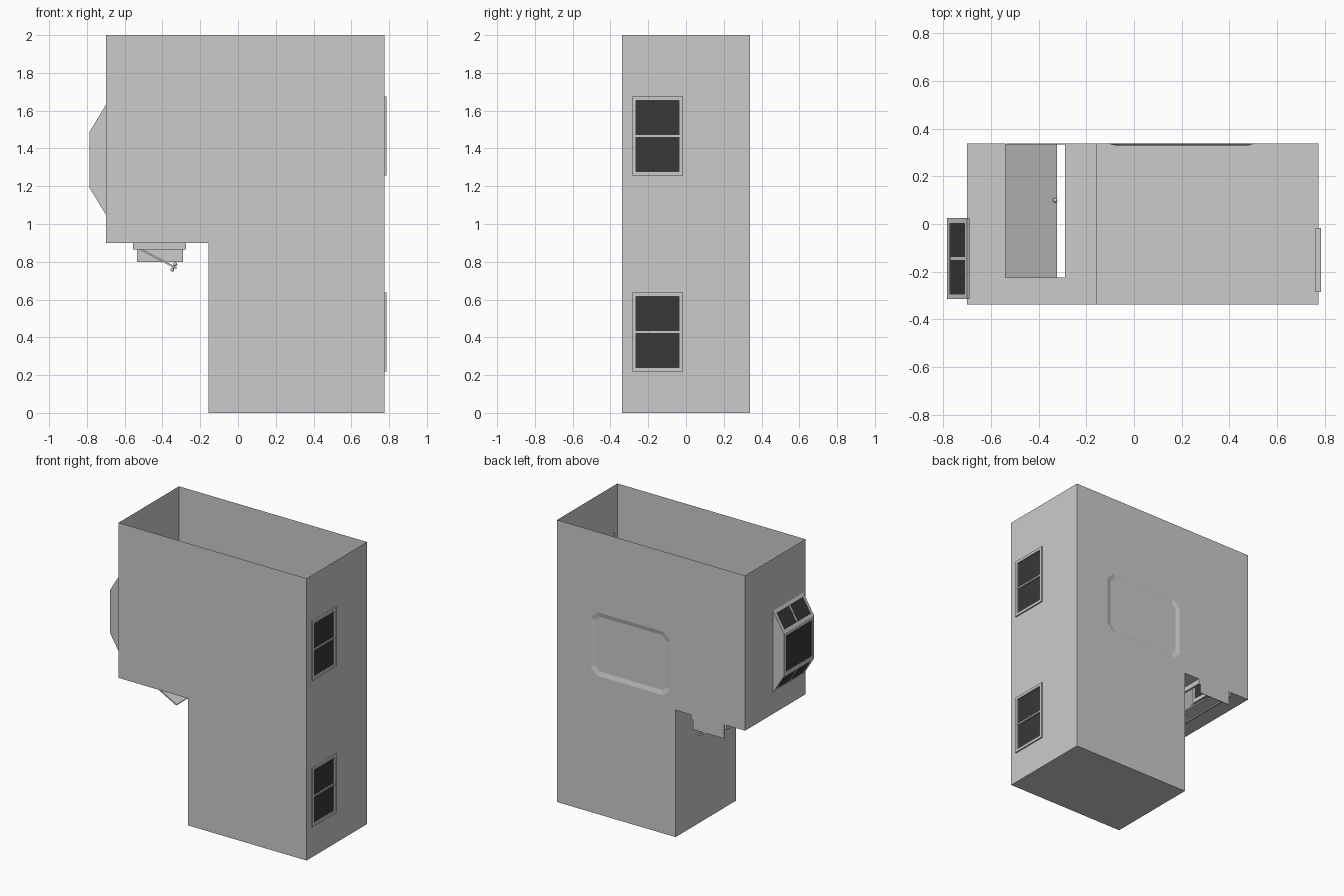
import bpy, bmesh, math
from mathutils import Matrix, Vector

if "Cube" in bpy.data.objects:
    bpy.data.objects.remove(bpy.data.objects["Cube"])

glass_mat = bpy.data.materials.new("dark_glass")
glass_mat.diffuse_color = (0.04, 0.04, 0.04, 1)
glass_mat.use_nodes = True
glass_mat.node_tree.nodes["Principled BSDF"].inputs["Base Color"].default_value = glass_mat.diffuse_color


def finish(bm, name, mat=None):
    me = bpy.data.meshes.new(name)
    bmesh.ops.remove_doubles(bm, verts=bm.verts, dist=0.0005)
    bmesh.ops.recalc_face_normals(bm, faces=bm.faces)
    bm.to_mesh(me)
    bm.free()
    ob = bpy.data.objects.new(name, me)
    if mat:
        me.materials.append(mat)
    bpy.context.collection.objects.link(ob)
    return ob


def face(bm, pts):
    return bm.faces.new([bm.verts.new(p) for p in pts])


def wall(bm, place, us, vs, holes=()):
    """Flat wall split into cells, leaving out the cells listed in holes."""
    for i in range(len(us) - 1):
        for j in range(len(vs) - 1):
            if (i, j) not in holes:
                a, b, c, d = us[i], us[i + 1], vs[j], vs[j + 1]
                face(bm, [place(a, c), place(b, c), place(b, d), place(a, d)])


def boxes(name, spans, matrix=Matrix(), mat=None):
    """One object made of boxes given as (x0, x1, y0, y1, z0, z1)."""
    bm = bmesh.new()
    for x0, x1, y0, y1, z0, z1 in spans:
        m = Matrix.Translation(((x0 + x1) / 2, (y0 + y1) / 2, (z0 + z1) / 2))
        m = m @ Matrix.Diagonal((x1 - x0, y1 - y0, z1 - z0, 1))
        bmesh.ops.create_cube(bm, size=1, matrix=matrix @ m)
    me = bpy.data.meshes.new(name)
    bm.to_mesh(me)
    bm.free()
    ob = bpy.data.objects.new(name, me)
    if mat:
        me.materials.append(mat)
    bpy.context.collection.objects.link(ob)
    return ob


def window(name, origin, u, v, w, h, b, back, front, bar=None):
    """Framed pane spanned by u (width) and v (height); optional middle bar."""
    u, v = Vector(u).normalized(), Vector(v).normalized()
    n = u.cross(v)
    m = Matrix((u, v, n)).transposed().to_4x4()
    m.translation = origin
    t = 0.006
    spans = [(0, b, 0, h, back, front), (w - b, w, 0, h, back, front),
             (b, w - b, 0, b, back, front), (b, w - b, h - b, h, back, front)]
    if bar == "across":
        spans.append((b, w - b, h / 2 - t, h / 2 + t, back, front - 0.003))
    if bar == "upright":
        spans.append((w / 2 - t, w / 2 + t, b, h - b, back, front - 0.003))
    boxes(name + "_frame", spans, m)
    mid = (back + front) / 2
    boxes(name + "_pane", [(b, w - b, b, h - b, mid - 0.002, mid + 0.002)], m, glass_mat)


# Main dimensions
XL, XS, XR, Y = -0.70, -0.155, 0.775, 0.338
Z1, Z2 = 0.90, 2.0
DX0, DX1, DY = -0.54, -0.29, -0.225           # hatch opening
WY0, WY1 = -0.285, -0.016                     # side windows
WZ = [(0.22, 0.637), (1.257, 1.675)]
BY0, BY1 = -0.315, 0.025                      # bay window
BX = -0.785
PX0, PX1, PZ0, PZ1 = -0.11, 0.51, 0.98, 1.43  # back panel

# Open-topped shell
bm = bmesh.new()
wall(bm, lambda a, b: (a, -Y, b), [XL, XS, XR], [0, Z1, Z2], [(0, 0)])
wall(bm, lambda a, b: (a, Y, b), [XL, XS, PX0, PX1, XR], [0, Z1, PZ0, PZ1, Z2],
     [(0, 0), (2, 2)])
e = 0.012
wall(bm, lambda a, b: (XR, a, b), [-Y, WY0 + e, WY1 - e, Y],
     [0, WZ[0][0] + e, WZ[0][1] - e, WZ[1][0] + e, WZ[1][1] - e, Z2], [(1, 1), (1, 3)])
wall(bm, lambda a, b: (XL, a, b), [-Y, BY0, BY1, Y], [Z1, 1.05, 1.63, Z2], [(1, 1)])
wall(bm, lambda a, b: (a, b, Z1), [XL, DX0, DX1, XS], [-Y, DY, Y], [(1, 1)])
wall(bm, lambda a, b: (XS, a, b), [-Y, Y], [0, Z1])
wall(bm, lambda a, b: (a, b, 0), [XS, XR], [-Y, Y])


# Shallow recessed panel with clipped corners in the back wall
def octagon(inset, c, y):
    x0, x1, z0, z1 = PX0 + inset, PX1 - inset, PZ0 + inset, PZ1 - inset
    return [(x0 + c, y, z0), (x1 - c, y, z0), (x1, y, z0 + c), (x1, y, z1 - c),
            (x1 - c, y, z1), (x0 + c, y, z1), (x0, y, z1 - c), (x0, y, z0 + c)]


outer, inner = octagon(0, 0.05, Y), octagon(0.03, 0.035, Y - 0.008)
for i in range(8):
    j = (i + 1) % 8
    face(bm, [outer[i], outer[j], inner[j], inner[i]])
face(bm, inner)
corners = [(PX1, Y, PZ0), (PX1, Y, PZ1), (PX0, Y, PZ1), (PX0, Y, PZ0)]
for k, c in enumerate(corners):
    face(bm, [outer[2 * k + 1], c, outer[(2 * k + 2) % 8]])
finish(bm, "body_shell")

# Two side windows
for name, (z0, z1) in zip(("lower", "upper"), WZ):
    window(name + "_window", (XR, WY0, z0), (0, 1, 0), (0, 0, 1),
           WY1 - WY0, z1 - z0, 0.02, -0.013, 0.01, "across")

# Bay window: three framed faces and two solid cheeks
profile = [(XL, 1.05), (BX, 1.19), (BX, 1.49), (XL, 1.63)]
for i, (name, bar) in enumerate((("bay_lower", "upright"), ("bay_middle", None),
                                 ("bay_upper", "upright"))):
    (xa, za), (xb, zb) = profile[i], profile[i + 1]
    v = Vector((xb - xa, 0, zb - za))
    window(name, (xa, BY1, za), (0, -1, 0), v, BY1 - BY0, v.length, 0.022, -0.012, 0, bar)
bm = bmesh.new()
for y in (BY0, BY1):
    face(bm, [(x, y, z) for x, z in profile])
finish(bm, "bay_cheeks")

# Hatch trim under the overhang, and the thin step at its back end
boxes("hatch_trim", [(-0.555, DX0, -0.24, Y, 0.865, Z1),
                     (DX1, -0.275, -0.24, Y, 0.865, Z1),
                     (DX0, DX1, -0.24, DY, 0.865, Z1)])
boxes("hatch_step", [(-0.535, DX1, Y - 0.004, Y, 0.80, Z1)])

# Hatch door hanging open from its left edge, with a knob on each side
swing = Matrix.Translation((DX0, 0, 0.885)) @ Matrix.Rotation(math.radians(28), 4, 'Y')
boxes("hatch_door", [(0, 0.246, DY, Y - 0.005, -0.01, 0)], swing)
bm = bmesh.new()
for z in (0.012, -0.022):
    bmesh.ops.create_uvsphere(bm, u_segments=12, v_segments=8, radius=0.01,
                              matrix=swing @ Matrix.Translation((0.23, 0.1, z)))
bmesh.ops.create_cone(bm, cap_ends=True, segments=10, radius1=0.004, radius2=0.004,
                      depth=0.034, matrix=swing @ Matrix.Translation((0.23, 0.1, -0.005)))
knob = finish(bm, "door_knob")
for p in knob.data.polygons:
    p.use_smooth = True
